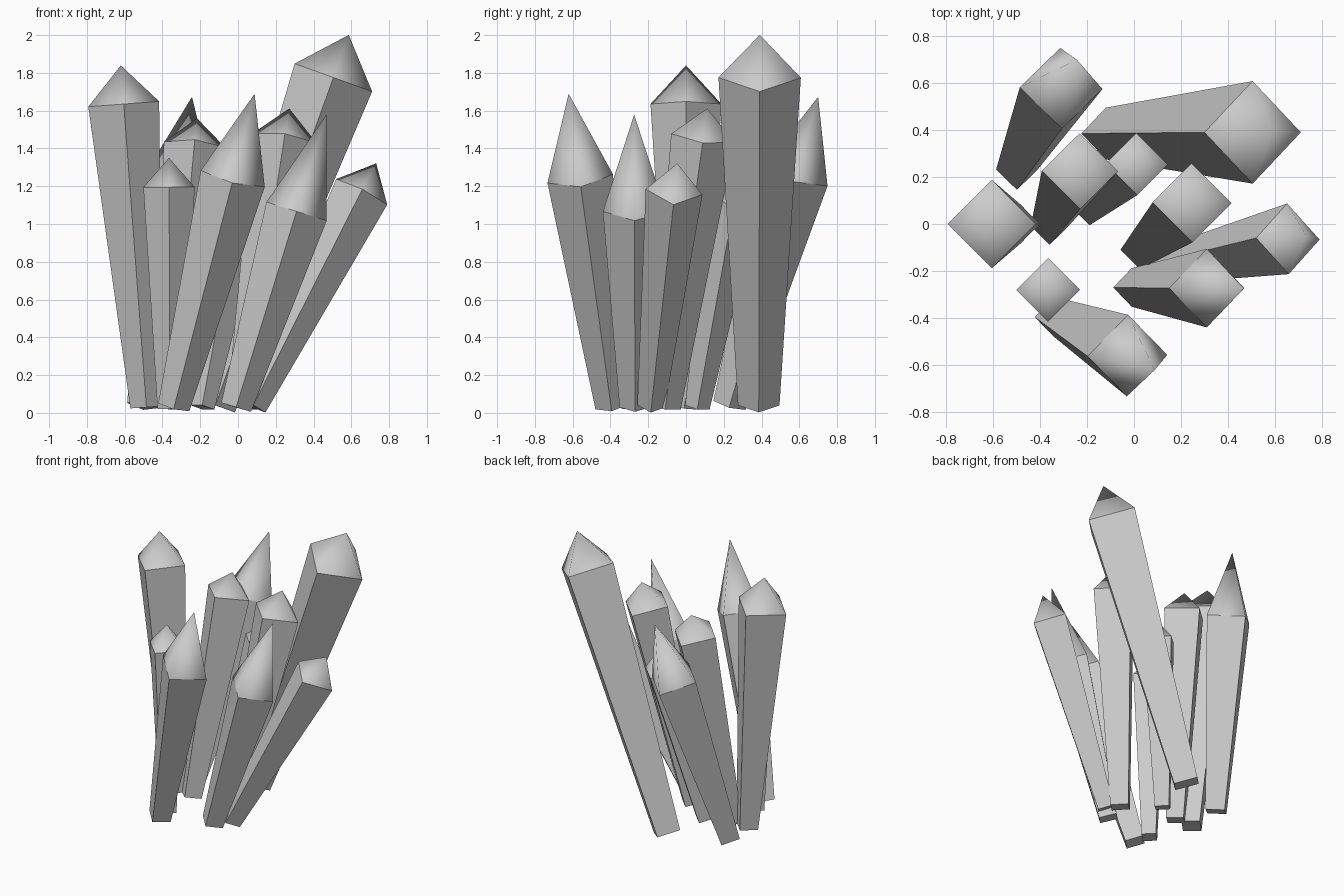
import bpy
import bmesh
from math import cos, sin, pi
from mathutils import Vector

cube = bpy.data.objects.get("Cube")
if cube:
    bpy.data.objects.remove(cube, do_unlink=True)

# Single pale stone colour
stone = bpy.data.materials.new("grey_crystal")
stone.use_nodes = True
GREY = (0.6, 0.6, 0.6, 1.0)
stone.diffuse_color = GREY
stone.node_tree.nodes["Principled BSDF"].inputs["Base Color"].default_value = GREY

SIDES = 4


def crystal(name, base, shoulder, base_radius, radius, tip):
    """Tapered square shaft leaning from base to shoulder, with a pointed tip."""
    base, shoulder = Vector(base), Vector(shoulder)
    axis = (shoulder - base).normalized()
    turn = Vector((0, 0, 1)).rotation_difference(axis)
    bm = bmesh.new()

    def ring(centre, r):
        angles = [2 * pi * i / SIDES for i in range(SIDES)]
        return [bm.verts.new(centre + turn @ Vector((r * cos(a), r * sin(a), 0)))
                for a in angles]

    low, high = ring(base, base_radius), ring(shoulder, radius)
    apex = bm.verts.new(shoulder + axis * tip)
    bm.faces.new(low[::-1])
    for i in range(SIDES):
        j = (i + 1) % SIDES
        bm.faces.new((low[i], low[j], high[j], high[i]))
        # Tip facets blend smoothly, the shaft stays flat
        bm.faces.new((high[i], high[j], apex)).smooth = True

    mesh = bpy.data.meshes.new(name)
    bm.to_mesh(mesh)
    bm.free()
    mesh.materials.append(stone)
    obj = bpy.data.objects.new(name, mesh)
    bpy.context.collection.objects.link(obj)
    return obj


# Tall blunt crystals
crystal("left_tall_crystal", (-.485, 0, .03), (-.605, 0, 1.635), .085, .188, .205)
crystal("back_large_crystal", (-.12, .385, .04), (.505, .39, 1.775), .11, .218, .24)
crystal("middle_right_crystal", (.025, -.11, .03), (.247, .09, 1.455), .083, .17, .16)
crystal("middle_left_crystal", (-.36, -.01, .03), (-.23, .225, 1.42), .08, .163, .142)

# Short blunt crystals
crystal("middle_back_crystal", (-.19, .06, .03), (.012, .255, 1.12), .066, .134, .125)
crystal("right_leaning_crystal", (.08, -.185, .035), (.655, -.063, 1.17), .073, .151, .17)
crystal("left_front_crystal", (-.36, -.275, .02), (-.365, -.28, 1.195), .066, .136, .155)

# Crystals with long sharp tips
crystal("back_spike_crystal", (-.5, .23, .04), (-.31, .578, 1.25), .088, .178, .445)
crystal("front_spike_crystal", (-.34, -.395, .03), (-.028, -.56, 1.24), .085, .175, .468)
crystal("front_right_spike_crystal", (-.01, -.27, .03), (.31, -.273, 1.067), .082, .167, .535)
